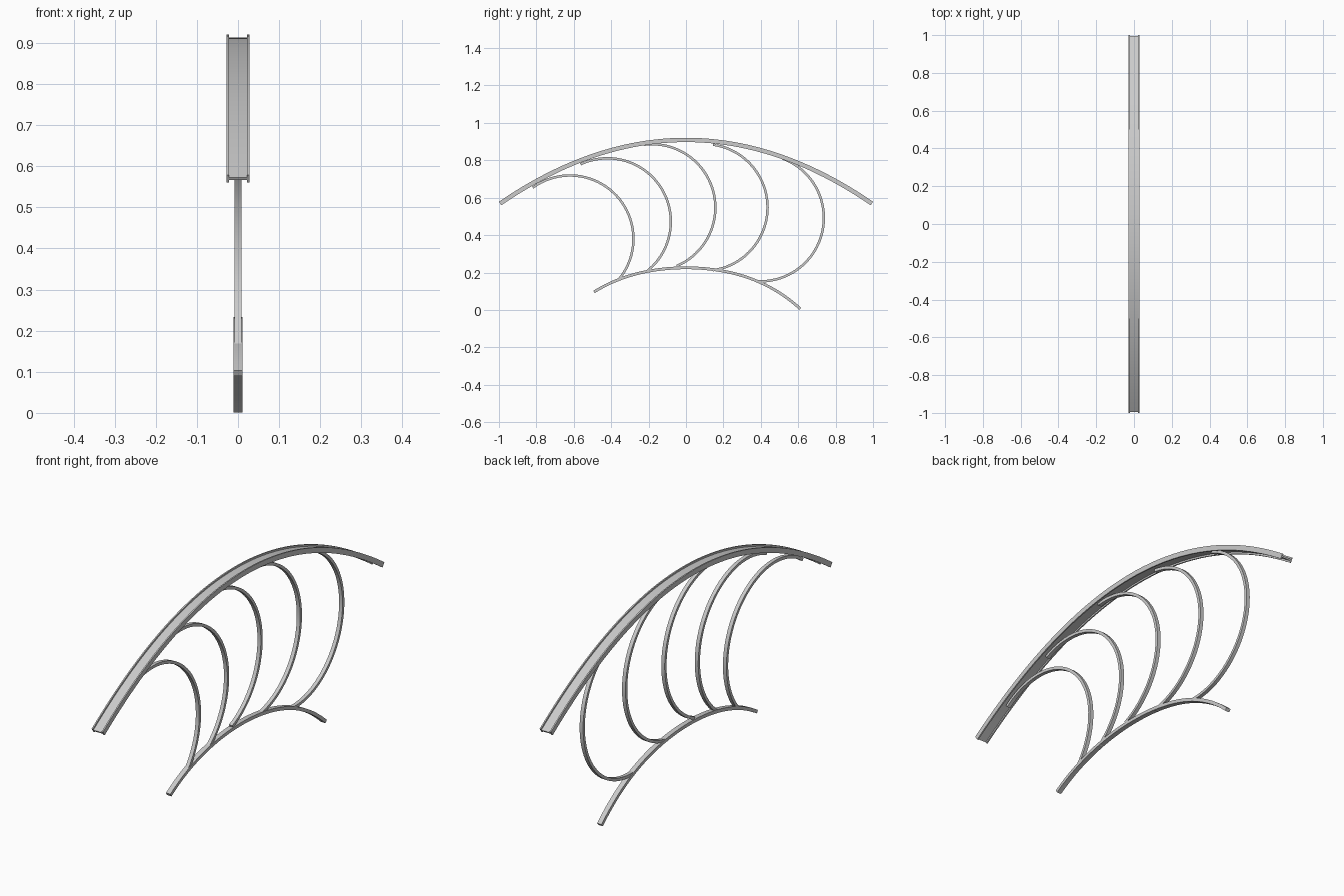
import bpy, bmesh, math
from mathutils import Vector

if "Cube" in bpy.data.objects:
    bpy.data.objects.remove(bpy.data.objects["Cube"])


def sweep(name, path, profile):
    """Sweep a closed (x, normal) profile along a path in the YZ plane."""
    bm = bmesh.new()
    rings = []
    for i, p in enumerate(path):
        a = Vector(path[max(i - 1, 0)])
        b = Vector(path[min(i + 1, len(path) - 1)])
        t = (b - a).normalized()
        rings.append([bm.verts.new((x, p[0] - t.y * n, p[1] + t.x * n))
                      for x, n in profile])
    k = len(profile)
    for r, s in zip(rings, rings[1:]):
        for j in range(k):
            bm.faces.new((r[j], r[(j + 1) % k], s[(j + 1) % k], s[j]))
    bm.faces.new(rings[0])
    bm.faces.new(rings[-1][::-1])
    bmesh.ops.recalc_face_normals(bm, faces=bm.faces)
    me = bpy.data.meshes.new(name)
    bm.to_mesh(me)
    bm.free()
    ob = bpy.data.objects.new(name, me)
    bpy.context.collection.objects.link(ob)
    bpy.context.view_layer.objects.active = ob
    bpy.ops.object.select_all(action='DESELECT')
    ob.select_set(True)
    bpy.ops.object.shade_smooth_by_angle(angle=math.radians(30))
    return ob


def box(w, h):
    return [(-w, -h), (w, -h), (w, h), (-w, h)]


def span(a, b, n):
    return [a + (b - a) * i / n for i in range(n + 1)]


# upper rail: H-section with side flanges and a thin web
F, W, H, T = 0.028, 0.022, 0.0115, 0.004
h_section = [(-F, -H), (-W, -H), (-W, -T), (W, -T), (W, -H), (F, -H),
             (F, H), (W, H), (W, T), (-W, T), (-W, H), (-F, H)]
sweep("upper_rail", [(y, 0.909 - 0.344 * y * y) for y in span(-0.9935, 0.9935, 48)],
      h_section)

# lower rail: plain flat bar
sweep("lower_rail", [(y, 0.2255 - 0.434 * y**2 - 0.41 * y**4)
                     for y in span(-0.492, 0.611, 36)], box(0.011, 0.0075))

# curved ribs: centre y, centre z, start angle, end angle
ribs = [(-0.62, 0.38, 126, -40), (-0.42, 0.472, 115, -53),
        (-0.182, 0.547, 97, -67), (0.097, 0.548, 82, -82),
        (0.398, 0.492, 70, -92)]
R = 0.339
for i, (cy, cz, a0, a1) in enumerate(ribs):
    path = [(cy + R * math.cos(math.radians(a)), cz + R * math.sin(math.radians(a)))
            for a in span(a0, a1, 40)]
    sweep(f"rib_{i + 1}", path, box(0.0085, 0.0065))
